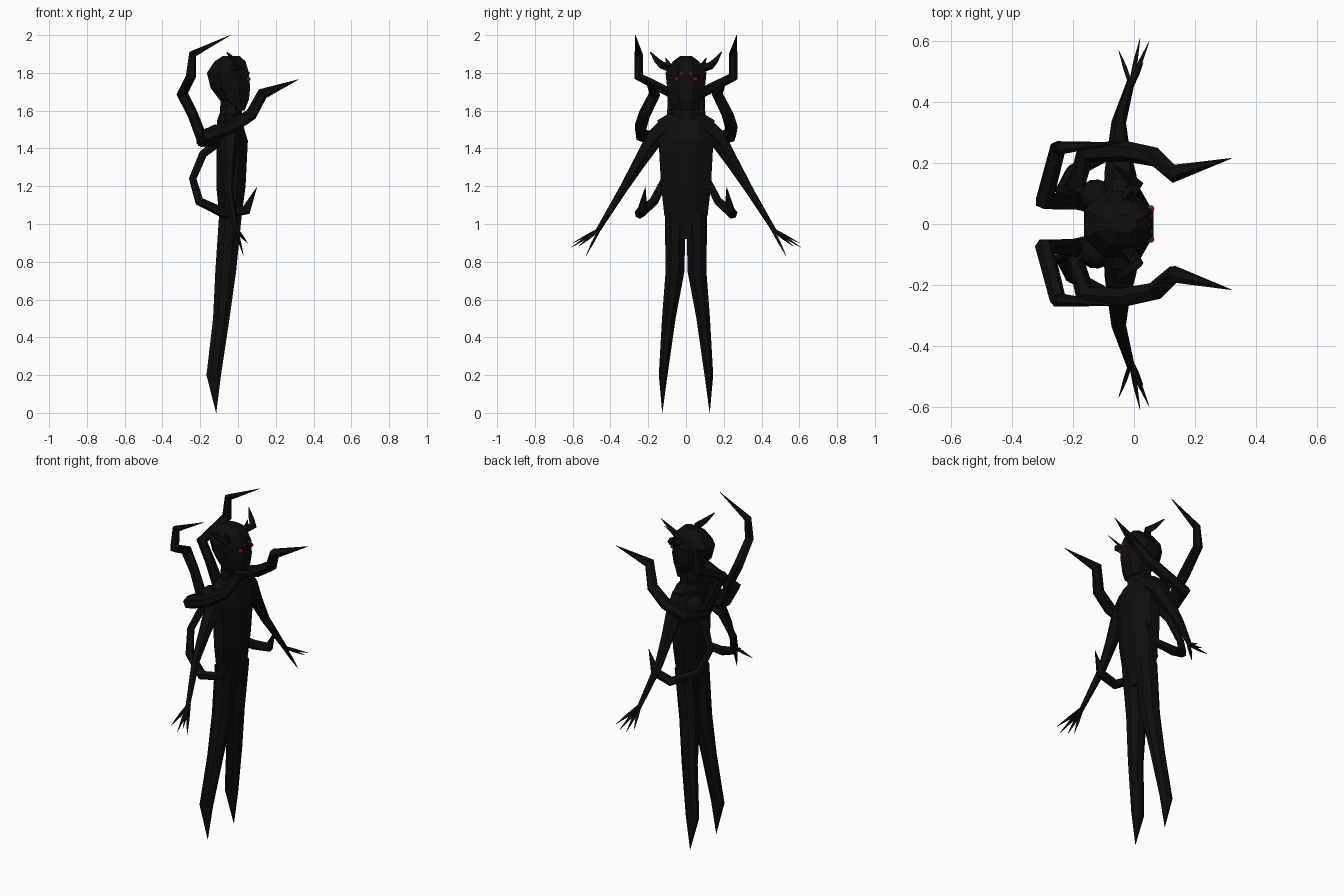
import bpy, bmesh, math
from mathutils import Vector

if "Cube" in bpy.data.objects:
    bpy.data.objects.remove(bpy.data.objects["Cube"])


def material(name, rgb):
    m = bpy.data.materials.new(name)
    m.diffuse_color = (*rgb, 1)
    m.use_nodes = True
    m.node_tree.nodes["Principled BSDF"].inputs["Base Color"].default_value = m.diffuse_color
    return m


BLACK = material("matte black", (0.004, 0.004, 0.004))
RED = material("eye red", (0.5, 0.02, 0.03))


def skin(name, rings, mat=BLACK):
    """Join equal-length rings of points into a closed flat-shaded solid."""
    bm = bmesh.new()
    vr = [[bm.verts.new(p) for p in r] for r in rings]
    n = len(vr[0])
    for a, b in zip(vr, vr[1:]):
        for i in range(n):
            j = (i + 1) % n
            bm.faces.new((a[i], a[j], b[j], b[i]))
    bm.faces.new(vr[0])
    bm.faces.new(vr[-1])
    bmesh.ops.remove_doubles(bm, verts=bm.verts, dist=0.0004)
    bmesh.ops.recalc_face_normals(bm, faces=bm.faces)
    me = bpy.data.meshes.new(name)
    bm.to_mesh(me)
    bm.free()
    me.materials.append(mat)
    ob = bpy.data.objects.new(name, me)
    bpy.context.collection.objects.link(ob)
    return ob


def stack(name, levels, s=1, n=8):
    """Horizontal rings given as (z, x0, x1, y0, y1)."""
    rings = []
    k = 1 / math.cos(math.pi / n)
    for z, x0, x1, y0, y1 in levels:
        ring = []
        for i in range(n):
            a = (i + 0.5) * 2 * math.pi / n
            ring.append(((x0 + x1) / 2 + k * (x1 - x0) / 2 * math.cos(a),
                         s * ((y0 + y1) / 2 + k * (y1 - y0) / 2 * math.sin(a)), z))
        rings.append(ring)
    return skin(name, rings)


def limb(name, pts, s=1, n=6):
    """Tube through points given as (x, y, z, radius)."""
    P = [Vector((x, s * y, z)) for x, y, z, r in pts]
    rings, u = [], None
    for i, p in enumerate(P):
        d0 = (p - P[max(i - 1, 0)]).normalized()
        d1 = (P[min(i + 1, len(P) - 1)] - p).normalized()
        t = (d0 + d1).normalized()
        if u is None:
            u = t.orthogonal()
        u = (u - t * u.dot(t)).normalized()
        v = t.cross(u)
        rings.append([p + pts[i][3] * (u * math.cos(a) + v * math.sin(a))
                      for a in (2 * math.pi * j / n for j in range(n))])
    return skin(name, rings)


def ball(name, loc, r, mat, sub=1):
    bpy.ops.mesh.primitive_ico_sphere_add(subdivisions=sub, radius=r, location=loc)
    ob = bpy.context.object
    ob.name = name
    ob.data.materials.append(mat)


# Torso, neck and head, facing +x
stack("torso", [(1.58, -.10, 0, -.10, .10), (1.55, -.11, .02, -.15, .15),
                (1.44, -.115, .052, -.145, .145), (1.2, -.115, .04, -.132, .132),
                (1.05, -.10, .02, -.115, .115), (.92, -.09, 0, -.07, .07)])
stack("neck", [(1.54, -.10, .02, -.075, .075), (1.68, -.09, .02, -.07, .07)])
stack("head", [(1.60, -.03, .035, -.06, .06), (1.66, -.10, .058, -.085, .085),
               (1.72, -.145, .064, -.10, .10), (1.80, -.165, .058, -.108, .108),
               (1.86, -.125, .04, -.07, .07), (1.89, -.08, .01, -.03, .03)])

for s, side in ((1, "left"), (-1, "right")):
    # Eyes
    ball(side + "_outer_eye", (.055, s * .05, 1.767), .013, RED)
    ball(side + "_inner_eye", (.052, s * .025, 1.797), .012, RED)
    # Horns
    limb(side + "_horn", [(-.03, .07, 1.82, .025), (.01, .13, 1.84, .022),
                          (-.02, .155, 1.865, .016), (-.06, .188, 1.91, .003)], s, 5)
    limb(side + "_short_horn", [(-.01, .08, 1.82, .022), (-.01, .108, 1.88, 0.002)], s, 5)
    # Spike-footed legs
    stack(side + "_leg", [(1.05, -.10, .02, .003, .112), (.75, -.12, -.01, .008, .108),
                          (.5, -.132, -.045, .055, .127), (.2, -.167, -.09, .098, .144),
                          (0, -.116, -.115, .125, .126)], s)
    # Arms and clawed fingers
    limb(side + "_arm", [(-.04, .10, 1.51, .06), (-.045, .17, 1.45, .052),
                         (-.05, .25, 1.32, .036), (-.05, .335, 1.18, .024),
                         (-.01, .47, .96, .013)], s)
    for i, (x, y, z) in enumerate([(-.05, .57, .88), (.02, .61, .875),
                                   (.05, .60, .90), (.03, .53, .83)]):
        limb(side + "_finger_%d" % (i + 1),
             [(-.01, .455, .975, .010), ((x - .01) / 2, (y + .46) / 2, (z + .97) / 2, .009),
              (x, y, z, .001)], s, 4)
    # Shoulder-blade lump where the back limbs start
    ball(side + "_back_lump", (-.12, s * .09, 1.47), .057, BLACK, 2)
    # Upper back limb, curling above the head
    limb(side + "_upper_back_limb",
         [(-.10, .06, 1.43, .035), (-.19, .08, 1.45, .034), (-.24, .075, 1.58, .028),
          (-.295, .075, 1.69, .031), (-.25, .25, 1.78, .027),
          (-.24, .25, 1.90, .022), (-.04, .268, 2.0, .001)], s)
    # Middle back limb, reaching forward
    limb(side + "_middle_back_limb",
         [(-.10, .06, 1.46, .035), (-.19, .12, 1.44, .034), (-.16, .235, 1.47, .038),
          (-.03, .24, 1.515, .034), (.07, .22, 1.58, .032),
          (.13, .165, 1.69, .030), (.32, .216, 1.765, .001)], s)
    # Lower back limb, hooking around the waist
    limb(side + "_lower_back_limb",
         [(-.11, .06, 1.43, .025), (-.185, .08, 1.37, .022), (-.24, .11, 1.24, .020),
          (-.205, .17, 1.12, .024), (-.07, .245, 1.055, .028),
          (.045, .23, 1.075, .027), (.10, .215, 1.195, .001)], s)
